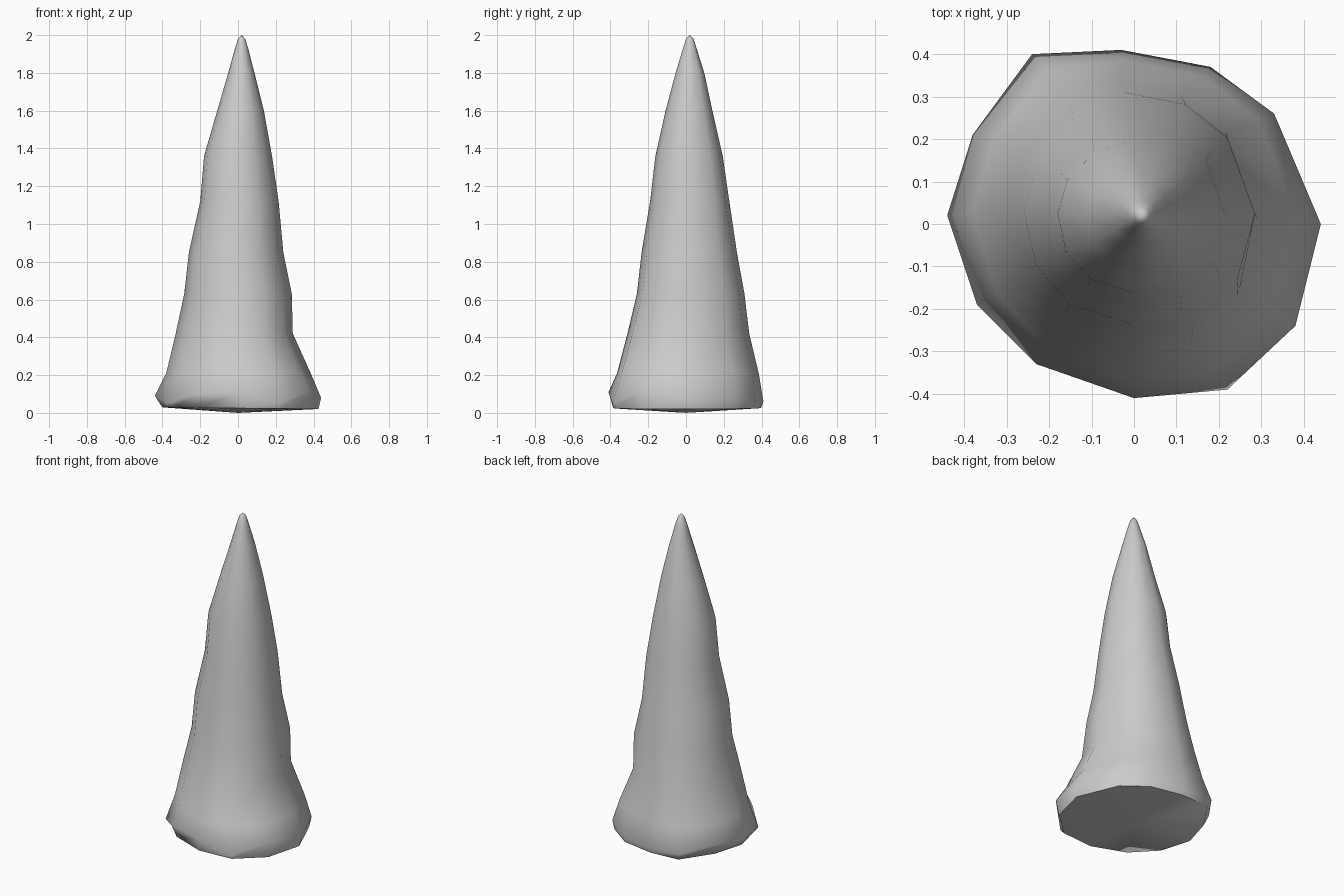
import bpy, bmesh, math

old = bpy.data.objects.get("Cube")
if old:
    bpy.data.objects.remove(old, do_unlink=True)

# Material
stone = bpy.data.materials.new("pale grey stone")
stone.use_nodes = True
grey = (0.6, 0.6, 0.6, 1)
stone.diffuse_color = grey
stone.node_tree.nodes["Principled BSDF"].inputs["Base Color"].default_value = grey

# Irregular twelve-sided foot outline, with the height of its rim at each corner
OUTLINE = [(.44, 0), (.33, .26), (.18, .37), (-.03, .41), (-.24, .4), (-.38, .21),
           (-.44, .02), (-.37, -.19), (-.23, -.33), (0, -.41), (.22, -.39), (.38, -.24)]
RIM = [.08, .08, .06, .06, .07, .1, .09, .05, .1, .11, .05, .12]

# Spike sections: height, min x, max x, min y, max y
SECTIONS = [(.21, -.38, .385, -.365, .385), (.42, -.33, .29, -.31, .335),
            (.63, -.285, .285, -.26, .31), (.85, -.26, .24, -.235, .27),
            (1.12, -.2, .215, -.19, .23), (1.36, -.18, .18, -.162, .195),
            (1.6, -.11, .137, -.108, .14), (1.8, -.052, .087, -.055, .097),
            (1.93, -.016, .054, -.016, .056), (1.98, 0, .038, 0, .04)]


def section(z, x0, x1, y0, y1):
    """Fit a ring to the extents, rounder towards the tip."""
    cx, cy, rx, ry = (x0 + x1) / 2, (y0 + y1) / 2, (x1 - x0) / 2, (y1 - y0) / 2
    roundness = min(1, z)
    ring = []
    for x, y in OUTLINE:
        a = math.atan2(y, x)
        u = x / .44 * (1 - roundness) + math.cos(a) * roundness
        v = y / .41 * (1 - roundness) + math.sin(a) * roundness
        ring.append((cx + rx * u, cy + ry * v, z))
    return ring


# Foot: undercut at the front and left, upright at the back and right
sole = [(x * (.97 if x > 0 else .91), y * (.97 if y > 0 else .94), .025 - .01 * x)
        for x, y in OUTLINE]
rim = [(x, y, z) for (x, y), z in zip(OUTLINE, RIM)]
rings = [sole, rim] + [section(*s) for s in SECTIONS]

# Skin the rings and close both ends
bm = bmesh.new()
loops = [[bm.verts.new(p) for p in ring] for ring in rings]
n = len(OUTLINE)
for low, high in zip(loops, loops[1:]):
    for i in range(n):
        j = (i + 1) % n
        bm.faces.new((low[i], low[j], high[j], high[i]))
tip = bm.verts.new((.02, .02, 2))
base = bm.verts.new((0, 0, 0))
for i in range(n):
    j = (i + 1) % n
    bm.faces.new((loops[-1][i], loops[-1][j], tip))
    bm.faces.new((loops[0][j], loops[0][i], base))
bmesh.ops.recalc_face_normals(bm, faces=bm.faces)

mesh = bpy.data.meshes.new("stone_spike")
bm.to_mesh(mesh)
bm.free()
mesh.materials.append(stone)
spike = bpy.data.objects.new("stone_spike", mesh)
bpy.context.collection.objects.link(spike)

# Soft shading, crisp only at the sole edge
bpy.ops.object.select_all(action='DESELECT')
spike.select_set(True)
bpy.context.view_layer.objects.active = spike
bpy.ops.object.shade_smooth_by_angle(angle=math.radians(60))
